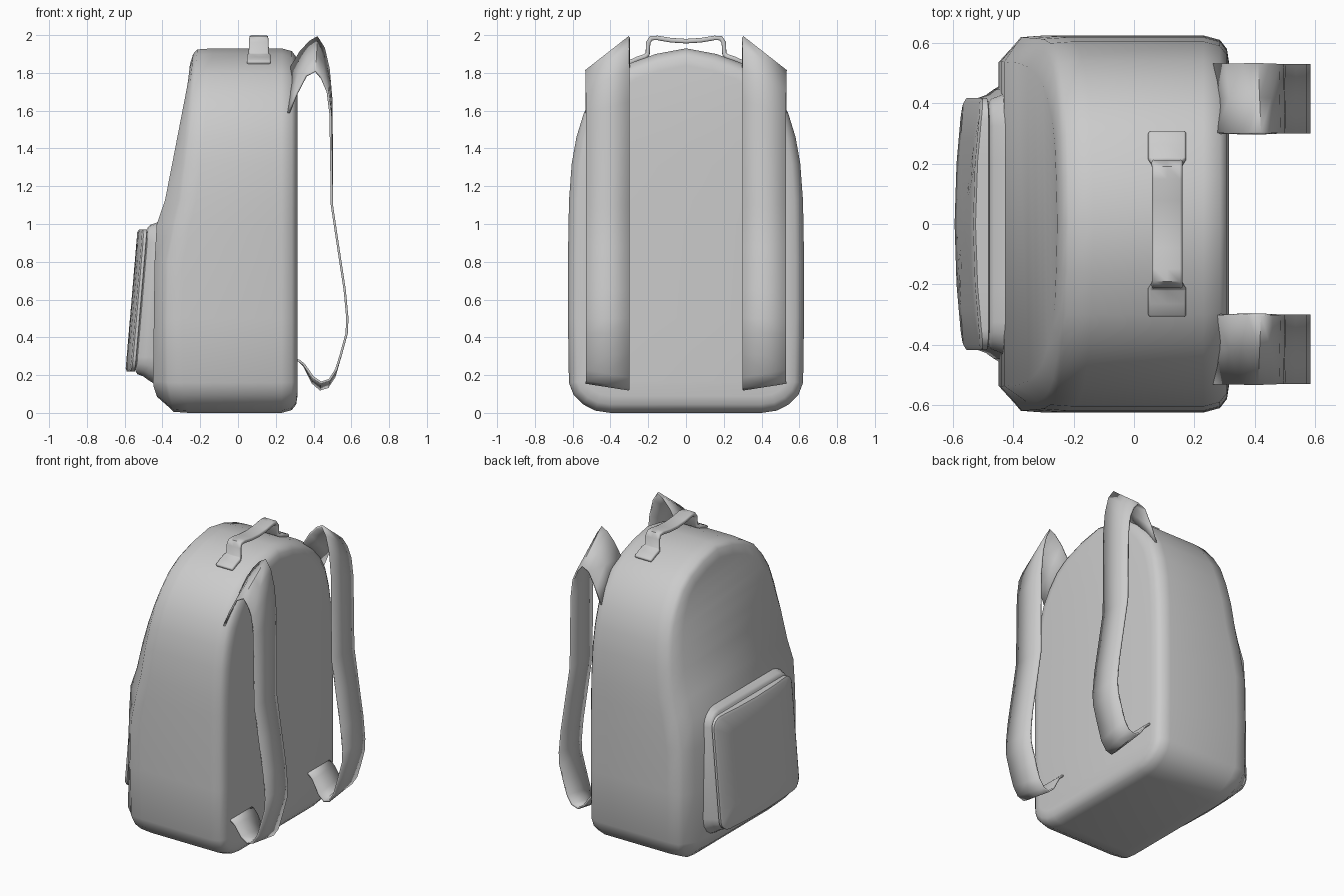
import bpy, math
from mathutils import Vector

if "Cube" in bpy.data.objects:
    bpy.data.objects.remove(bpy.data.objects["Cube"])


def make(name, verts, faces, angle=50):
    me = bpy.data.meshes.new(name)
    me.from_pydata(verts, [], faces)
    ob = bpy.data.objects.new(name, me)
    bpy.context.collection.objects.link(ob)
    bpy.ops.object.select_all(action='DESELECT')
    bpy.context.view_layer.objects.active = ob
    ob.select_set(True)
    bpy.ops.object.mode_set(mode='EDIT')
    bpy.ops.mesh.select_all(action='SELECT')
    bpy.ops.mesh.normals_make_consistent(inside=False)
    bpy.ops.object.mode_set(mode='OBJECT')
    bpy.ops.object.shade_smooth_by_angle(angle=math.radians(angle))
    return ob


def bridge(rings):
    n = len(rings[0])
    verts = [p for r in rings for p in r]
    faces = [(k * n + i, k * n + (i + 1) % n, (k + 1) * n + (i + 1) % n, (k + 1) * n + i)
             for k in range(len(rings) - 1) for i in range(n)]
    return verts, faces


def interp(table, z):
    if z <= table[0][0]:
        return table[0][1]
    for (z0, a), (z1, b) in zip(table, table[1:]):
        if z <= z1:
            return a + (b - a) * (z - z0) / (z1 - z0)
    return table[-1][1]


# Body: arched outline swept from the back to the sloping front
half = [(.40, 0), (.48, .012), (.545, .045), (.595, .095), (.62, .16), (.625, .5), (.625, .8), (.622, 1.0),
        (.619, 1.13), (.605, 1.32), (.58, 1.46), (.54, 1.59), (.48, 1.69), (.40, 1.785),
        (.30, 1.85), (.16, 1.90)]
outline = half + [(0, 1.93)] + [(-y, z) for y, z in reversed(half)]
N, H = len(outline), len(half)


def inset(d):
    out = []
    for i, (y, z) in enumerate(outline):
        a, b = outline[i - 1], outline[(i + 1) % N]
        t = Vector((b[0] - a[0], b[1] - a[1])).normalized()
        out.append((y - t.y * d, z + t.x * d))
    return out


rim = [(0, -.36), (.2, -.40), (.85, -.39), (1.13, -.32), (1.5, -.275), (1.93, -.235)]
front = [(0, -.40), (.15, -.45), (.9, -.44), (1.0, -.43), (1.13, -.385), (1.75, -.265), (1.93, -.245)]
rings = [[(x, y, z) for y, z in inset(d)] for x, d in ((.315, .09), (.308, .045), (.285, .015), (.23, 0))]
for table, dx, d in ((rim, .10, 0), (rim, .02, .006), (rim, 0, .03), (front, 0, .085)):
    rings.append([(interp(table, z) + dx, y, z) for y, z in inset(d)])
verts, faces = bridge(rings)
for base in (0, (len(rings) - 1) * N):
    for i in range(H - 1):
        faces.append((base + i, base + i + 1, base + N - 2 - i, base + N - 1 - i))
    faces.append((base + H - 1, base + H, base + H + 1))
make("body", verts, faces)


# Front pocket: flared base and bulging outer panel, both leaning
def round_rect(hy, hz, r, seg=4):
    pts = []
    for q, (sy, sz) in enumerate(((1, 1), (-1, 1), (-1, -1), (1, -1))):
        for k in range(seg + 1):
            a = math.radians(90 * q + 90 * k / seg)
            pts.append((sy * (hy - r) + r * math.cos(a), sz * (hz - r) + r * math.sin(a)))
        # extra points along the top and bottom edges carry the bulge
        if q in (0, 2):
            s = -1 if q else 1
            pts += [(s * f * hy, s * hz) for f in (.5, 0, -.5)]
    return pts


def pocket(name, hy, hz, zc, r, steps, bulge):
    rs = []
    for depth, sc, d in steps:
        ring = []
        for y, z in round_rect(hy - d, hz - d, max(r - d, .02)):
            y, z = y * sc, z * sc
            x = -.48 - .085 * (.96 - z - zc) - depth
            if depth > .01:
                x -= bulge * (1 - min(1, abs(y / hy)) ** 2)
            ring.append((x, y, z + zc))
        rs.append(ring)
    v, f = bridge(rs)
    n = len(rs[0])
    f.append(tuple(range(len(v) - n, len(v))))
    f.append(tuple(range(n)))
    make(name, v, f)


pocket("pocket_base", .415, .395, .60, .09,
       ((-.12, 1, -.06), (-.07, 1, -.03), (-.045, 1, -.012), (-.012, 1, 0), (0, 1, .015)), 0)
pocket("pocket_panel", .418, .375, .595, .07,
       ((-.02, 1, .015), (0, 1, .012), (.003, 1, 0), (.018, 1, 0), (.025, 1, .015),
        (.025, .7, .02), (.025, .4, .02), (.025, .1, .02)), .028)


# Ribbon parts: strips between two edge paths, thickened
def ribbon(name, a, b, thick, cross=1):
    n = len(a)
    v = []
    for k in range(cross + 1):
        v += [Vector(p).lerp(Vector(q), k / cross) for p, q in zip(a, b)]
    f = [(k * n + i, k * n + i + 1, (k + 1) * n + i + 1, (k + 1) * n + i)
         for k in range(cross) for i in range(n - 1)]
    ob = make(name, v, f)
    m = ob.modifiers.new("thickness", 'SOLIDIFY')
    m.thickness, m.offset = thick, 0
    return ob


# Shoulder straps: inner edge rises higher than the outer edge
lower = [(.497, 1.1), (.53, .88), (.565, .65), (.579, .5), (.575, .42), (.545, .31)]
inner = [(.275, 1.82), (.33, 1.91), (.38, 1.965), (.42, 1.99), (.455, 1.93), (.48, 1.82), (.495, 1.65)] \
    + lower + [(.51, .19), (.475, .137), (.435, .124), (.395, .16), (.35, .25), (.325, .275), (.295, .287)]
outer = [(.265, 1.58), (.31, 1.69), (.36, 1.785), (.41, 1.81), (.445, 1.77), (.475, 1.70), (.49, 1.58)] \
    + lower + [(.52, .23), (.485, .175), (.44, .160), (.395, .19), (.35, .255), (.325, .275), (.295, .287)]
for side, s in (("left", -1), ("right", 1)):
    ribbon("shoulder_strap_" + side, [(x, s * .30, z) for x, z in inner],
           [(x, s * .53, z) for x, z in outer], .012, 2)

# Carry handle: wide feet on the body, narrower sagging grip
hp = [(.305, 1.852, .063), (.26, 1.873, .063), (.215, 1.889, .063), (.203, 1.90, .054), (.20, 1.96, .052),
      (.185, 1.984, .05), (.15, 1.985, .05), (.08, 1.973, .05)]
hp = hp + [(0, 1.968, .05)] + [(-y, z, w) for y, z, w in reversed(hp)]
grip = ribbon("carry_handle", [(.11 - w, y, z) for y, z, w in hp],
              [(.11 + w, y, z) for y, z, w in hp], .024, 2)
bev = grip.modifiers.new("soft_edges", 'BEVEL')
bev.width, bev.segments, bev.limit_method = .008, 2, 'ANGLE'
bev.angle_limit = math.radians(60)
